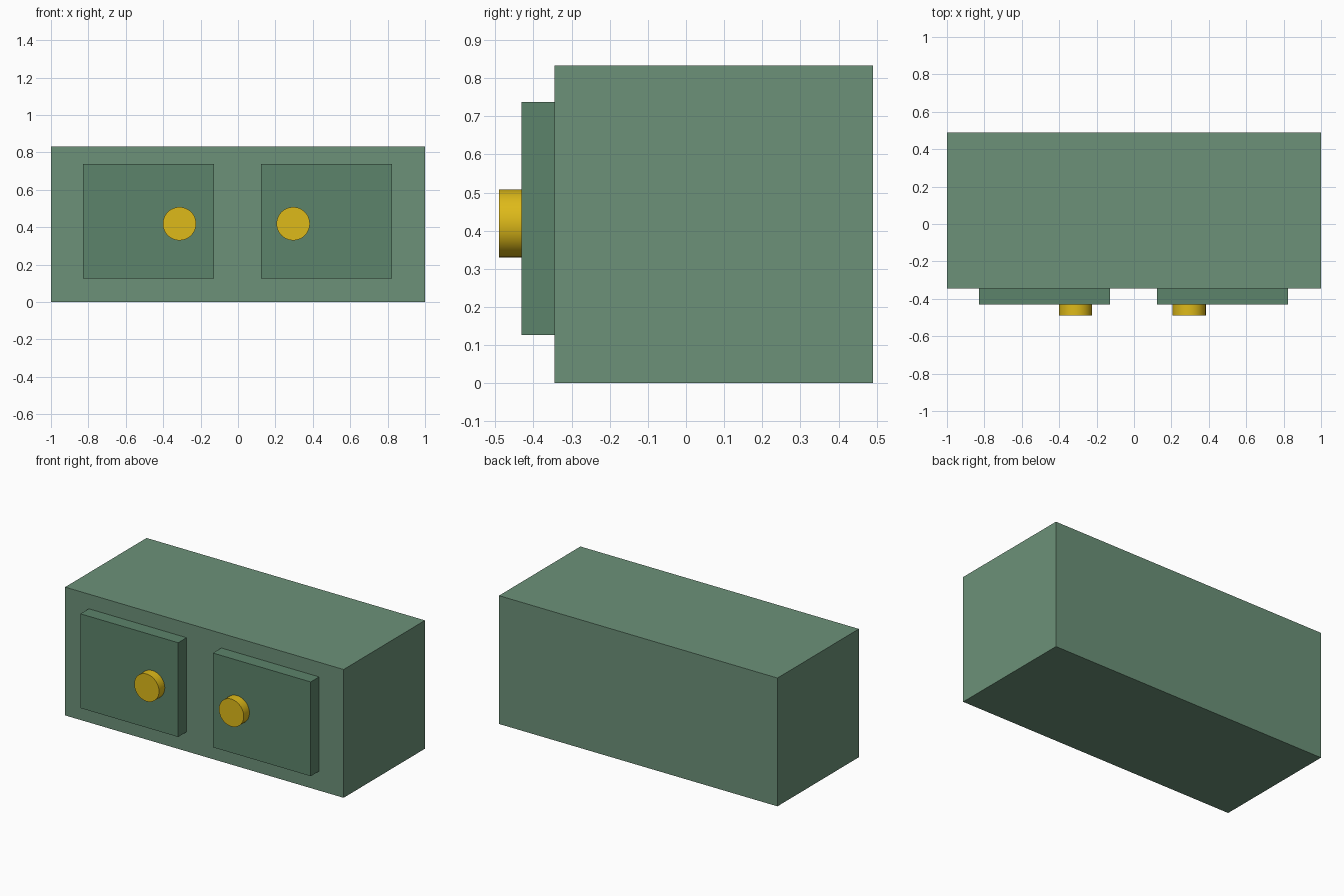
import bpy
from math import pi

if "Cube" in bpy.data.objects:
    bpy.data.objects.remove(bpy.data.objects["Cube"])


def material(name, rgb):
    m = bpy.data.materials.new(name)
    m.diffuse_color = (*rgb, 1)
    m.use_nodes = True
    m.node_tree.nodes["Principled BSDF"].inputs["Base Color"].default_value = m.diffuse_color
    return m


BODY = material("body_green", (0.15, 0.285, 0.19))
DOOR = material("door_green", (0.107, 0.23, 0.145))
BRASS = material("brass", (0.73, 0.49, 0.01))


def box(name, lo, hi, mat):
    center = [(a + b) / 2 for a, b in zip(lo, hi)]
    bpy.ops.mesh.primitive_cube_add(size=1, location=center)
    ob = bpy.context.object
    ob.name = name
    ob.scale = [b - a for a, b in zip(lo, hi)]
    bpy.ops.object.transform_apply(location=False, rotation=False, scale=True)
    ob.data.materials.append(mat)


def knob(name, x, z, y_front, y_back, radius):
    bpy.ops.mesh.primitive_cylinder_add(
        vertices=48, radius=radius, depth=y_back - y_front,
        location=(x, (y_front + y_back) / 2, z), rotation=(pi / 2, 0, 0))
    ob = bpy.context.object
    ob.name = name
    ob.data.materials.append(BRASS)
    bpy.ops.object.shade_smooth_by_angle()


# Cabinet carcass
box("cabinet_body", (-1, -0.345, 0), (1, 0.49, 0.833), BODY)

# Raised doors, each with a round knob toward the middle
for side, x0, x1, knob_x in (("left", -0.83, -0.128, -0.313),
                             ("right", 0.122, 0.824, 0.295)):
    box(side + "_door", (x0, -0.431, 0.126), (x1, -0.345, 0.738), DOOR)
    knob(side + "_knob", knob_x, 0.419, -0.49, -0.431, 0.089)
